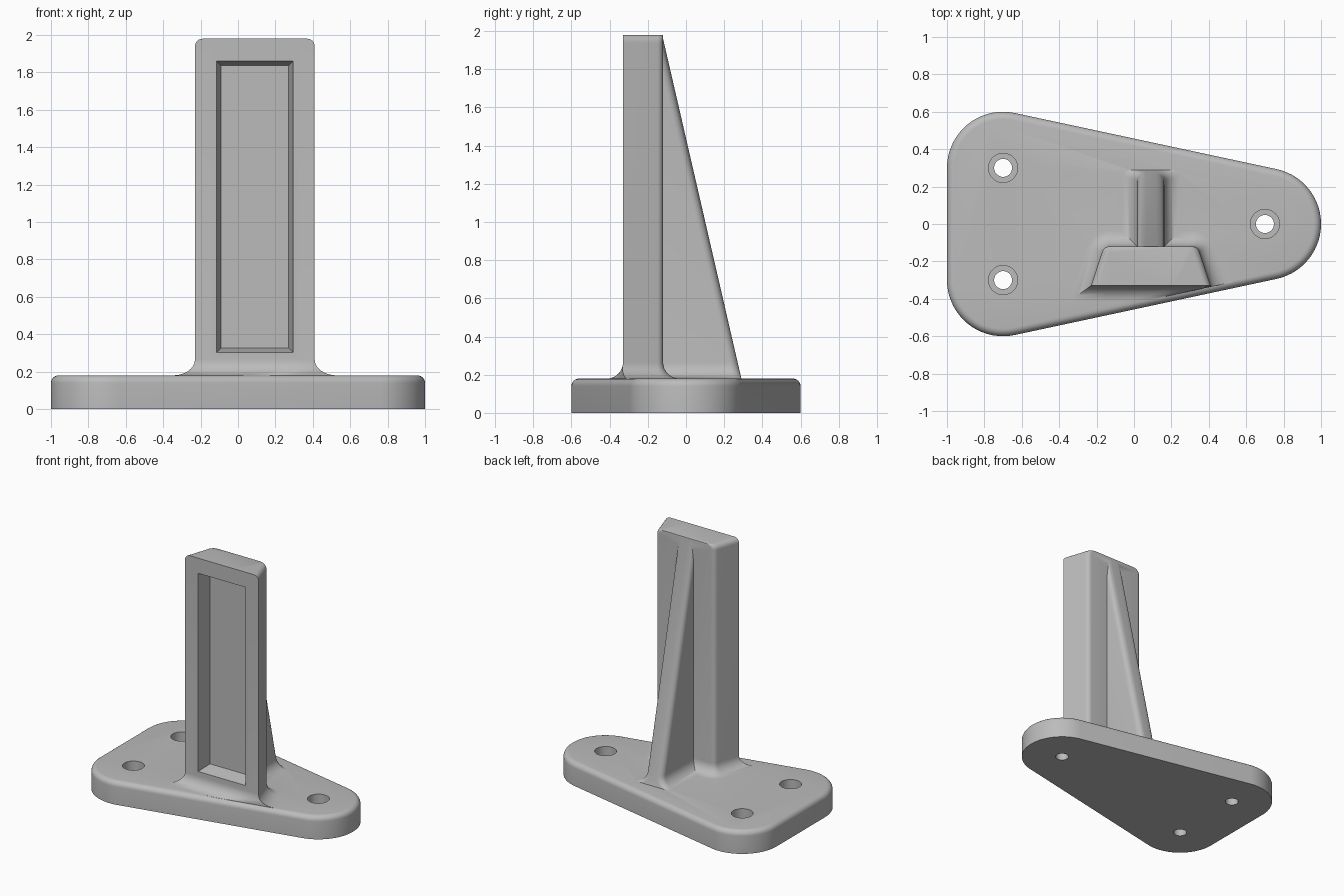
import bpy, bmesh, math
from mathutils import Vector

if "Cube" in bpy.data.objects:
    bpy.data.objects.remove(bpy.data.objects["Cube"])

grey = bpy.data.materials.new("plain grey")
grey.diffuse_color = (0.5, 0.5, 0.5, 1)
grey.use_nodes = True
grey.node_tree.nodes["Principled BSDF"].inputs["Base Color"].default_value = grey.diffuse_color

TOP = 0.18      # top of the base plate
CX = 0.09       # centre line of the column and rib
FILLET = 0.085  # flare where the column and rib meet the base


def loft(name, rings):
    """Skin a stack of equal-length point rings and cap both ends."""
    bm = bmesh.new()
    loops = [[bm.verts.new(p) for p in ring] for ring in rings]
    n = len(loops[0])
    for a, b in zip(loops, loops[1:]):
        for i in range(n):
            j = (i + 1) % n
            bm.faces.new((a[i], a[j], b[j], b[i]))
    bm.faces.new(loops[0][::-1])
    bm.faces.new(loops[-1])
    bmesh.ops.recalc_face_normals(bm, faces=bm.faces)
    me = bpy.data.meshes.new(name)
    bm.to_mesh(me)
    bm.free()
    me.materials.append(grey)
    ob = bpy.data.objects.new(name, me)
    bpy.context.collection.objects.link(ob)
    return ob


def arc(cx, cy, r, a0, a1, n):
    return [(cx + r * math.cos(math.radians(a0 + (a1 - a0) * i / n)),
             cy + r * math.sin(math.radians(a0 + (a1 - a0) * i / n)))
            for i in range(n + 1)]


def offset(poly, d):
    """Mitred outward offset of a counter-clockwise outline."""
    out = []
    for i, p in enumerate(poly):
        p = Vector(p)
        e1 = (p - Vector(poly[i - 1])).normalized()
        e2 = (Vector(poly[(i + 1) % len(poly)]) - p).normalized()
        n1, n2 = Vector((e1.y, -e1.x)), Vector((e2.y, -e2.x))
        out.append(tuple(p + (n1 + n2) * d / (1 + n1.dot(n2))))
    return out


def boolean(target, tool, operation):
    m = target.modifiers.new(operation, 'BOOLEAN')
    m.object, m.operation, m.solver = tool, operation, 'EXACT'
    bpy.context.view_layer.objects.active = target
    bpy.ops.object.modifier_apply(modifier=m.name)
    bpy.data.objects.remove(tool)


def flare_levels(steps=8):
    """(height, outward offset) pairs of the concave foot fillet."""
    levels = [(TOP - 0.06, FILLET)]
    for i in range(steps + 1):
        t = math.radians(90 * i / steps)
        levels.append((TOP + FILLET * (1 - math.cos(t)), FILLET * (1 - math.sin(t))))
    return levels


# Base plate: hull of three discs with a rounded top edge
TILT = math.degrees(math.atan2(0.3, 1.4))


def base_ring(inset, z):
    r, a = 0.3 - inset, 90 - TILT
    pts = (arc(0.7, 0, r, -a, a, 28) + arc(-0.7, 0.3, r, a, 180, 18)
           + arc(-0.7, -0.3, r, 180, 360 - a, 18))
    return [(x, y, z) for x, y in pts]


rings = [base_ring(0, 0)]
for i in range(7):
    t = math.radians(15 * i)
    rings.append(base_ring(0.04 * (1 - math.cos(t)), TOP - 0.04 + 0.04 * math.sin(t)))
base = loft("bracket", rings)

# Column: tapered plan with rounded rear corners, flared foot, rounded top sides
SIDE = math.degrees(math.atan2(0.05, 0.21))
plan = [(-0.32 + 0.08 * i, -0.33) for i in range(9)]
plan += arc(0.222, -0.16, 0.04, SIDE, 90, 6) + arc(-0.222, -0.16, 0.04, 90, 180 - SIDE, 6)


def column_ring(d, z, pinch=0.0):
    ring = []
    for x, y in offset(plan, d):
        x += CX - math.copysign(min(pinch, abs(x)), x)
        if d > 0:  # keep the flare on the plate
            edge = -0.3 + (x - 0.7) * 0.3 / 1.4 + 0.0 - 0.3 * (1 / math.cos(math.radians(TILT)) - 1) + 0.033
            y = max(y, min(edge, -0.31))
        ring.append((x, y, z))
    return ring


rings = [column_ring(d, z) for z, d in flare_levels()]
for i in range(7):
    t = math.radians(15 * i)
    rings.append(column_ring(0, 1.94 + 0.04 * math.sin(t), 0.04 * (1 - math.cos(t))))
column = loft("column", rings)

# Rear rib: sloping back with rounded edges and flared sides at the foot
def rib_ring(z, d):
    back = 0.29 + (min(max(z, TOP), 1.96) - TOP) * (-0.12 - 0.29) / (1.96 - TOP)
    w, r = 0.072 + d, 0.045
    pts = [(-w, -0.19), (w, -0.19)]
    pts += arc(w - r, back - r, r, 0, 90, 6) + arc(r - w, back - r, r, 90, 180, 6)
    return [(x + CX, y, z) for x, y in pts]


rib = loft("rib", [rib_ring(z, d) for z, d in flare_levels()] + [rib_ring(1.96, 0)])

boolean(column, rib, 'UNION')
boolean(base, column, 'UNION')


# Front pocket with drafted walls
def pocket_ring(y, grow):
    w, z0, z1 = 0.18 + grow, 0.327 - grow, 1.836 + grow
    return [(CX - w, y, z0), (CX + w, y, z0), (CX + w, y, z1), (CX - w, y, z1)]


boolean(base, loft("pocket", [pocket_ring(-0.35, 0.0295), pocket_ring(-0.22, 0)]), 'DIFFERENCE')

# Counterbored screw holes
for hx, hy in ((0.7, 0), (-0.7, 0.3), (-0.7, -0.3)):
    steps = ((0.048, -0.05), (0.048, 0.09), (0.078, 0.09), (0.078, 0.25))
    hole = loft("hole", [[(x, y, z) for x, y in arc(hx, hy, r, 0, 352.5, 47)] for r, z in steps])
    boolean(base, hole, 'DIFFERENCE')

bpy.ops.object.select_all(action='DESELECT')
base.select_set(True)
bpy.context.view_layer.objects.active = base
bpy.ops.object.shade_smooth_by_angle(angle=math.radians(30))
